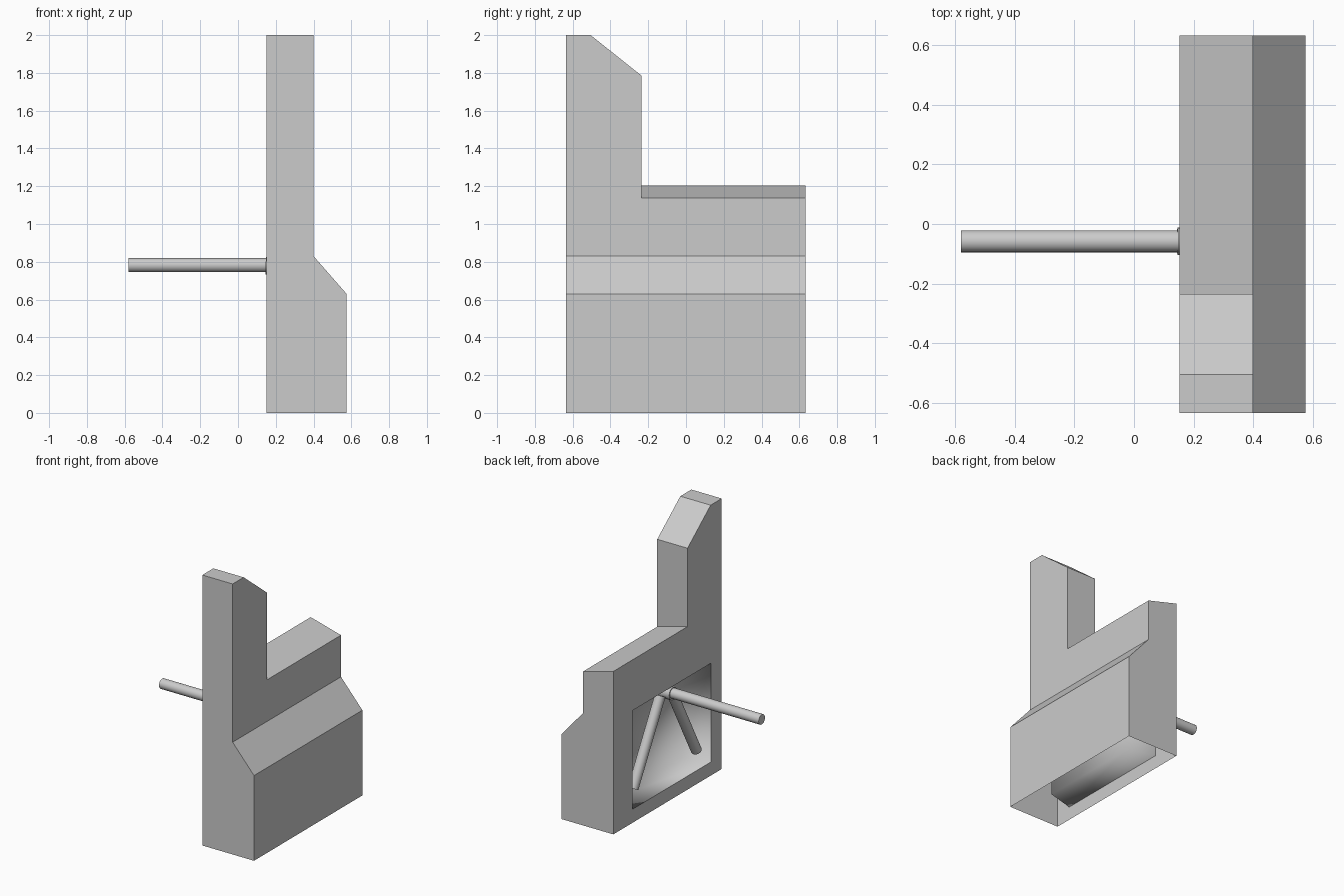
import bpy, bmesh
from mathutils import Vector

if "Cube" in bpy.data.objects:
    bpy.data.objects.remove(bpy.data.objects["Cube"])

XB, XF = 0.152, 0.40          # hearth plane and chimney breast plane
Y0, Y1 = -0.634, 0.632
OY0, OY1, OZ0, OZ1 = -0.51, 0.41, 0.10, 0.83   # fire opening


def mesh_object(name, faces, smooth=False, flip=False):
    """Build an object from a list of polygons given as point tuples."""
    bm = bmesh.new()
    for pts in faces:
        bm.faces.new([bm.verts.new(p) for p in pts])
    bmesh.ops.remove_doubles(bm, verts=bm.verts, dist=1e-4)
    bmesh.ops.recalc_face_normals(bm, faces=bm.faces)
    if flip:
        bmesh.ops.reverse_faces(bm, faces=bm.faces)
    me = bpy.data.meshes.new(name)
    bm.to_mesh(me)
    bm.free()
    for p in me.polygons:
        p.use_smooth = smooth
    ob = bpy.data.objects.new(name, me)
    bpy.context.collection.objects.link(ob)
    return ob


def strip(a, b, closed=False):
    """Quads joining two matching point rows."""
    n = len(a)
    return [(a[i], a[(i + 1) % n], b[(i + 1) % n], b[i])
            for i in range(n if closed else n - 1)]


def rect(x, y0, y1, z0, z1):
    return [(x, y0, z0), (x, y1, z0), (x, y1, z1), (x, y0, z1)]


def rod(name, a, b, r, sides=24):
    a, b = Vector(a), Vector(b)
    bpy.ops.mesh.primitive_cylinder_add(vertices=sides, radius=r, depth=(b - a).length,
                                        location=(a + b) / 2)
    ob = bpy.context.object
    ob.name = name
    ob.rotation_euler = (b - a).to_track_quat('Z', 'Y').to_euler()
    bpy.ops.object.shade_smooth_by_angle()
    return ob


# Lower body: bottomless shell with a stepped profile and a framed opening
SEAM = 1.065
profile = [(0.575, 0), (0.575, 0.63), (XF, 0.83), (XF, SEAM)]
left = [(x, Y0, z) for x, z in profile]
right = [(x, Y1, z) for x, z in profile]
ends = [[(XB, y, 0)] + row + [(XB, y, SEAM)] for y, row in ((Y0, left), (Y1, right))]
frame = strip(rect(XB, Y0, Y1, 0, SEAM), rect(XB, OY0, OY1, OZ0, OZ1), True)
body = strip(left, right) + ends + frame


# Chimney and sloping ledge: stepped outline swept through the wall thickness
def outline(x, ledge):
    return [(x, y, z) for y, z in [(Y1, SEAM), (Y1, ledge), (-0.235, ledge),
            (-0.235, 1.785), (-0.505, 2.0), (Y0, 2.0), (Y0, SEAM)]]


back, front = outline(XB, 1.205), outline(XF, 1.138)
mesh_object("fireplace_body", body + [back, front] + strip(back, front))

# Firebox: recess behind the opening with splayed sides
mouth = rect(XB, OY0, OY1, OZ0, OZ1)
rear = rect(0.355, OY0 + 0.056, OY1 - 0.056, OZ0, OZ1)
mesh_object("firebox", strip(mouth, rear, True) + [rear], smooth=True, flip=True)

# Spit rod with a thicker hub and two splayed legs
YC = -0.058
rod("spit_rod", (-0.58, YC, 0.782), (0.19, YC, 0.782), 0.037)
rod("rod_hub", (0.146, YC, 0.779), (0.25, YC, 0.775), 0.046)
for side, s in (("left", 1), ("right", -1)):
    rod("leg_" + side, (0.21, YC + s * 0.06, 0.77), (0.215, YC + s * 0.37, 0.20), 0.037)
